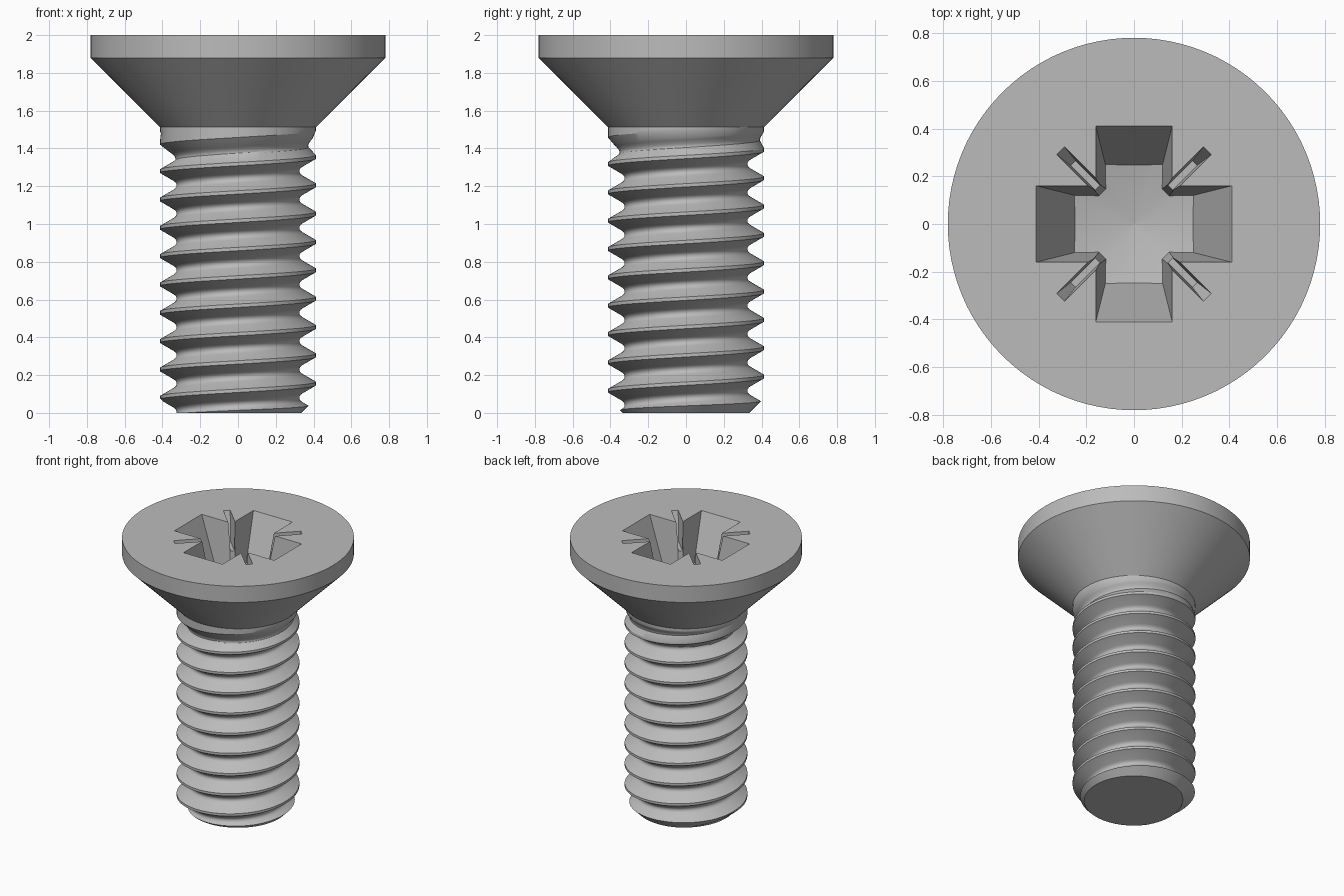
import bpy, bmesh
from math import cos, sin, pi, tau, sqrt

cube = bpy.data.objects.get("Cube")
if cube:
    bpy.data.objects.remove(cube, do_unlink=True)

SIDES = 96
PITCH = 0.15
CREST = 0.413
HEAD_BASE = 1.51

steel = bpy.data.materials.new("grey steel")
steel.use_nodes = True
steel.diffuse_color = (0.5, 0.5, 0.5, 1)
steel.node_tree.nodes["Principled BSDF"].inputs["Base Color"].default_value = (0.5, 0.5, 0.5, 1)


def finish_mesh(name, bm):
    bmesh.ops.remove_doubles(bm, verts=bm.verts, dist=1e-5)
    bmesh.ops.holes_fill(bm, edges=bm.edges, sides=0)
    bmesh.ops.recalc_face_normals(bm, faces=bm.faces)
    mesh = bpy.data.meshes.new(name)
    bm.to_mesh(mesh)
    bm.free()
    ob = bpy.data.objects.new(name, mesh)
    bpy.context.collection.objects.link(ob)
    return ob


def skin(name, loops, closed=True):
    """Bridge equal-length loops of points and cap the ends."""
    bm = bmesh.new()
    rows = [[bm.verts.new(p) for p in loop] for loop in loops]
    for a, b in zip(rows, rows[1:]):
        n = len(a)
        for i in range(n if closed else n - 1):
            j = (i + 1) % n
            bm.faces.new((a[i], a[j], b[j], b[i]))
    return finish_mesh(name, bm)


def lathe(name, profile):
    return skin(name, [[(r * cos(tau * i / SIDES), r * sin(tau * i / SIDES), z)
                        for i in range(SIDES)] for r, z in profile])


def tapered(name, top, bottom, depth, reach):
    """Loft from an outline at the head face to a lower one, extended past both."""
    def at(t):
        return [(a[0] + (b[0] - a[0]) * t, a[1] + (b[1] - a[1]) * t, 2 - depth * t)
                for a, b in zip(top, bottom)]
    return skin(name, [at(-0.1), at(reach)])


def rect(x0, x1, half_y):
    return [(x0, -half_y), (x1, -half_y), (x1, half_y), (x0, half_y)]


def octagon(apothem):
    r = apothem / cos(pi / 8)
    return [(r * cos(pi / 8 + pi / 4 * i), r * sin(pi / 8 + pi / 4 * i)) for i in range(8)]


def turned(points, angle):
    return [(x * cos(angle) - y * sin(angle), x * sin(angle) + y * cos(angle)) for x, y in points]


def combine(ob, tool, operation):
    mod = ob.modifiers.new("cut", "BOOLEAN")
    mod.operation = operation
    mod.solver = "EXACT"
    mod.object = tool
    bpy.context.view_layer.objects.active = ob
    bpy.ops.object.modifier_apply(modifier=mod.name)
    bpy.data.objects.remove(tool, do_unlink=True)


def finish(ob):
    ob.data.materials.clear()
    ob.data.materials.append(steel)
    bpy.ops.object.select_all(action="DESELECT")
    ob.select_set(True)
    bpy.context.view_layer.objects.active = ob
    bpy.ops.object.shade_smooth_by_angle(angle=pi / 6)


# Countersunk head
head = lathe("head", [(0.41, HEAD_BASE), (0.78, 1.88), (0.78, 2)])

# Cross recess: two tapered arms, chamfered inner corners and a conical floor
recess = tapered("recess", rect(-0.41, 0.41, 0.16), rect(-0.25, 0.25, 0.12), 0.4, 1.25)
arm = tapered("arm", turned(rect(-0.41, 0.41, 0.16), pi / 2),
              turned(rect(-0.25, 0.25, 0.12), pi / 2), 0.4, 1.25)
combine(recess, arm, "UNION")
combine(recess, tapered("corners", octagon(0.24), octagon(0.19), 0.4, 1.24), "UNION")
floor = lathe("floor", [(0.001, 1.54), (0.28, 1.6), (0.7, 1.6), (0.7, 2.3)])
combine(recess, floor, "INTERSECT")
combine(head, recess, "DIFFERENCE")

# Narrow diagonal slits
for i in range(4):
    angle = pi / 4 + i * pi / 2
    slit = tapered("slit", turned(rect(0.12, 0.435, 0.023), angle),
                   turned(rect(0.12, 0.36, 0.014), angle), 0.2, 1)
    combine(head, slit, "DIFFERENCE")
finish(head)

# Threaded shank: a helical sweep whose grooves fade out below the head
half = [(0.009, 0), (0.050, 0.071), (0.058, 0.081), (0.066, 0.086)]
groove = [(-d, h) for d, h in reversed(half)] + half + [(PITCH / 2, 0.088)]
TOP, LOW = HEAD_BASE + 0.004, -0.1


def thread_point(angle, turn, offset, depth):
    z = 0.005 + PITCH * (turn + angle / tau) + offset
    fade = min(1, max(0, (1.49 - z) / PITCH))
    r = CREST - depth * fade
    if z < LOW:
        z, r = LOW, CREST - 0.088
    z = min(z, TOP)
    return (r * cos(angle), r * sin(angle), z)


columns = [[thread_point(tau * i / SIDES, k, d, h) for k in range(-2, 12) for d, h in groove]
           for i in range(SIDES + 1)]
shank = skin("threaded_shank", columns, closed=False)

# Flat tip with a chamfered lead-in
envelope = lathe("tip_envelope", [(0.335, 0), (0.445, 0.11), (0.445, 1.6)])
combine(shank, envelope, "INTERSECT")
finish(shank)
